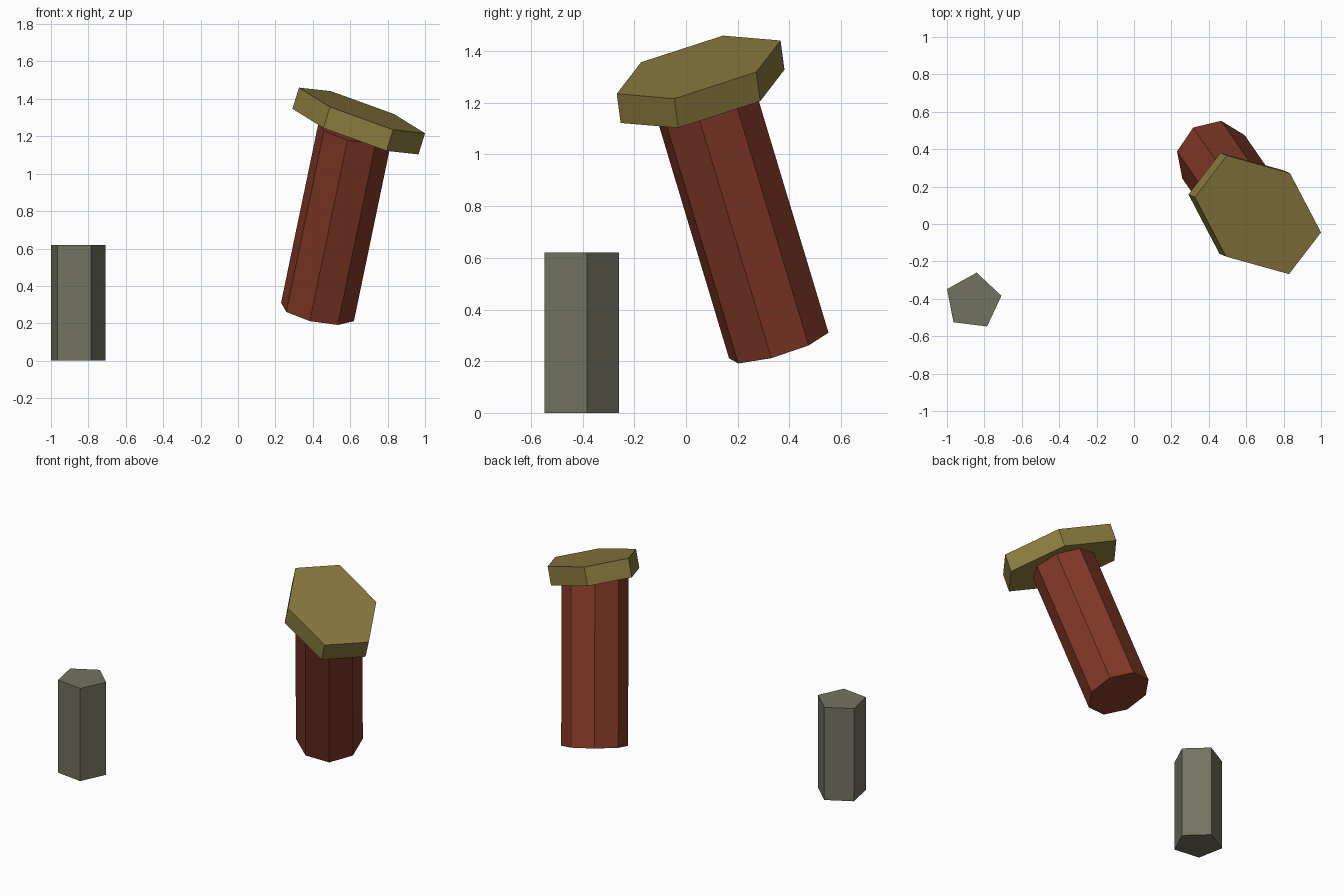
import bpy, bmesh
from math import cos, sin, tau, radians
from mathutils import Vector

if "Cube" in bpy.data.objects:
    bpy.data.objects.remove(bpy.data.objects["Cube"])


def prism(name, sides, base, u, v, lift, color, start=0.0):
    """Closed prism: ring spanned by axes u and v around base, extruded along lift, fan caps."""
    base, u, v, lift = map(Vector, (base, u, v, lift))
    bm = bmesh.new()
    rings, centres = [], []
    for c in (base, base + lift):
        angles = [start + tau * i / sides for i in range(sides)]
        rings.append([bm.verts.new(c + u * cos(a) + v * sin(a)) for a in angles])
        centres.append(bm.verts.new(c))
    low, high = rings
    for i in range(sides):
        j = (i + 1) % sides
        bm.faces.new((low[i], low[j], high[j], high[i]))
        bm.faces.new((centres[0], low[j], low[i]))
        bm.faces.new((centres[1], high[i], high[j]))
    bmesh.ops.recalc_face_normals(bm, faces=bm.faces)
    mesh = bpy.data.meshes.new(name)
    bm.to_mesh(mesh)
    bm.free()
    obj = bpy.data.objects.new(name, mesh)
    bpy.context.collection.objects.link(obj)
    mat = bpy.data.materials.new(name + "_color")
    mat.diffuse_color = (*color, 1)
    mat.use_nodes = True
    mat.node_tree.nodes["Principled BSDF"].inputs["Base Color"].default_value = mat.diffuse_color
    mesh.materials.append(mat)
    return obj


# Upright five-sided post
prism("pentagon_post", 5, (-0.86, -0.413, 0), (0.154, 0, 0), (0, 0.154, 0),
      (0, 0, 0.62), (0.17, 0.17, 0.12), radians(10.9))

# Leaning eight-sided shaft, ending at the middle of the head's underside
u = Vector((0.166, 0.115, 0)).normalized() * 0.203
axis = Vector((0.204, -0.295, 0.98)).normalized()
v = axis.cross(u)
prism("bolt_shaft", 8, (0.425, 0.359, 0.261), u, v, axis * 1.03, (0.22, 0.04, 0.02))

# Skewed six-sided head: u is one corner, the next corner is u/2 + v*sqrt(3)/2
corner_a = Vector((0.171, 0.223, -0.019))
corner_b = Vector((-0.166, 0.317, 0.103))
head_v = (corner_b - corner_a * 0.5) / sin(tau / 6)
prism("bolt_head", 6, (0.628, 0.064, 1.225), corner_a, head_v,
      (0.035, -0.015, 0.113), (0.26, 0.2, 0.05))
